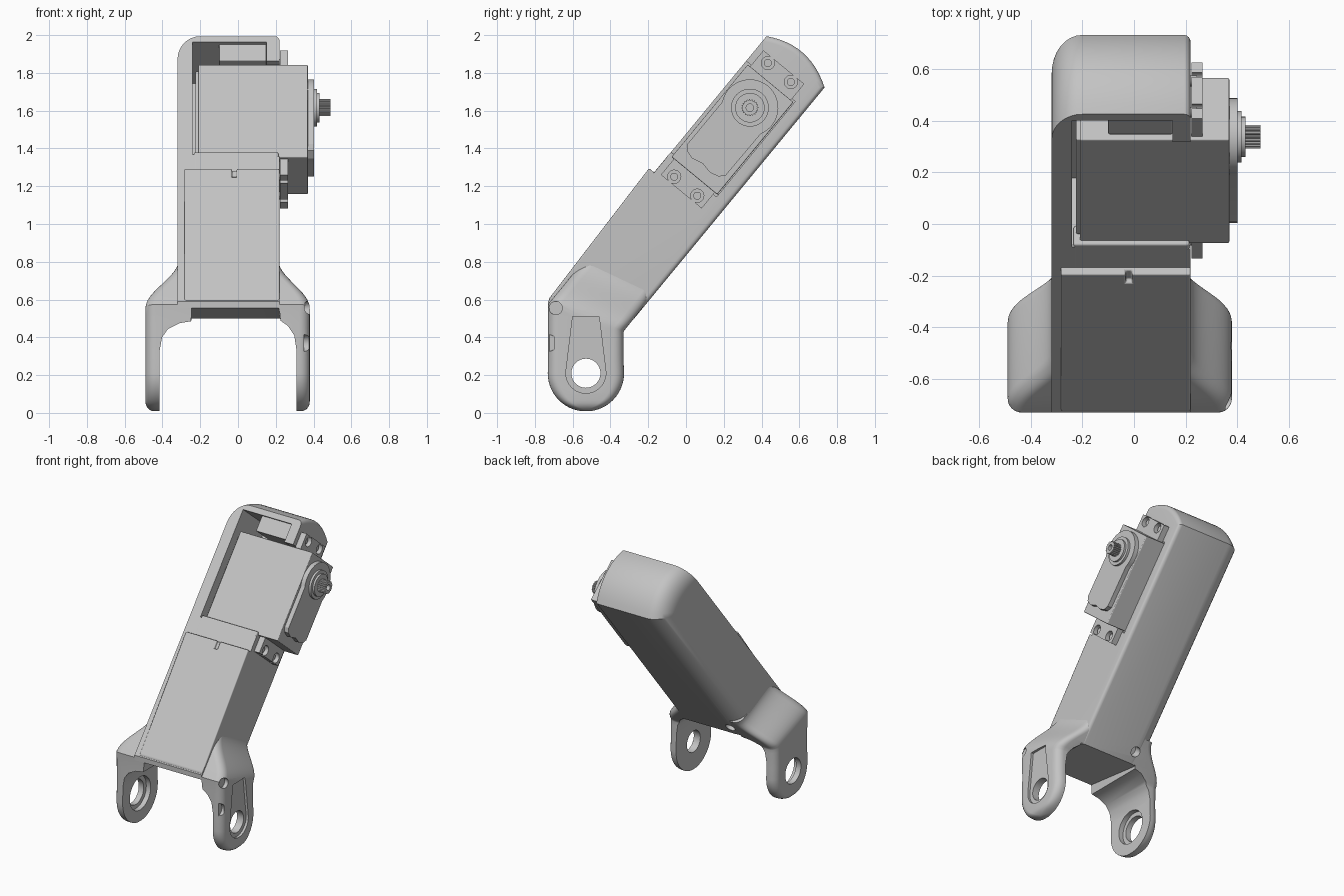
import bpy, bmesh, math
from mathutils import Vector

if "Cube" in bpy.data.objects:
    bpy.data.objects.remove(bpy.data.objects["Cube"])

ANG = math.radians(50.5)
CU, SU = math.cos(ANG), math.sin(ANG)
PIV = (-0.53, 0.21)                      # pivot hole centre (y, z)

grey = bpy.data.materials.new("plain grey")
grey.diffuse_color = (0.55, 0.55, 0.55, 1)
grey.use_nodes = True
grey.node_tree.nodes["Principled BSDF"].inputs["Base Color"].default_value = grey.diffuse_color


def P(s, t):
    """Arm coordinates (along, outward) to world (y, z)."""
    return (PIV[0] + CU * s - SU * t, PIV[1] + SU * s + CU * t)


def loft(name, rings):
    """Closed solid through rings of equal point count."""
    bm = bmesh.new()
    rows = [[bm.verts.new(p) for p in ring] for ring in rings]
    n = len(rows[0])
    for a, b in zip(rows, rows[1:]):
        for i in range(n):
            j = (i + 1) % n
            bm.faces.new((a[i], a[j], b[j], b[i]))
    bm.faces.new(rows[0])
    bm.faces.new(rows[-1])
    bmesh.ops.recalc_face_normals(bm, faces=bm.faces)
    me = bpy.data.meshes.new(name)
    bm.to_mesh(me)
    bm.free()
    me.materials.append(grey)
    ob = bpy.data.objects.new(name, me)
    bpy.context.collection.objects.link(ob)
    return ob


def prism(name, pts, x0, x1):
    return loft(name, [[(x, y, z) for y, z in pts] for x in (x0, x1)])


def box(name, x0, x1, s0, s1, t0, t1):
    return prism(name, [P(s0, t0), P(s1, t0), P(s1, t1), P(s0, t1)], x0, x1)


def disc(name, c, r, x0, x1, n=40):
    pts = [(c[0] + r * math.cos(2 * math.pi * i / n),
            c[1] + r * math.sin(2 * math.pi * i / n)) for i in range(n)]
    return prism(name, pts, x0, x1)


def bevel(ob, w, seg=2):
    m = ob.modifiers.new("bevel", 'BEVEL')
    m.width, m.segments, m.limit_method = w, seg, 'ANGLE'
    m.harden_normals = True
    return ob


def cut(ob, *cutters):
    """Subtract helpers, then discard them."""
    bpy.context.view_layer.objects.active = ob
    for c in cutters:
        m = ob.modifiers.new("cut", 'BOOLEAN')
        m.operation, m.solver, m.object = 'DIFFERENCE', 'EXACT', c
        bpy.ops.object.modifier_apply(modifier=m.name)
        bpy.data.objects.remove(c)


def round_in(r, d):
    """Inset of a quarter-round of radius r at distance d from the face."""
    d = min(d, r)
    return r - math.sqrt(max(r * r - (r - d) ** 2, 0))


def back_hole():
    return loft("back_screw_hole", [[(-0.2 + 0.035 * math.cos(a), *P(0.47 + 0.035 * math.sin(a), t))
                for a in [math.pi * i / 12 for i in range(24)]] for t in (-0.1, 0.05)])


def under_z(y):
    """Height of the sloping underside of the arm."""
    return 0.5 - 0.12 * (y + 0.275)


# Arm shell: slices across x with rounded back and end edges
def shell_ring(x, i):
    t0, t1, pts = -0.013 + i, 0.397, []
    pts.append(P((0.5 - PIV[1] - CU * t0) / SU, t0))
    for k in range(13):
        t = t0 + (t1 - t0) * k / 12
        pts.append(P(1.97 + 0.04 * t - 1.3 * i + 0.062 * (1 - ((t - 0.19) / 0.205) ** 2), t))
    y_low = P(0.165, t1)[0]
    pts += [P(0.165, t1), (y_low, under_z(y_low))]
    return [(x, y, z) for y, z in pts]


rings = []
for k in range(9):
    d = 0.12 * (1 - math.cos(math.pi / 2 * k / 8))
    rings.append(shell_ring(-0.32 + d, round_in(0.12, d)))
for k in range(4, -1, -1):
    d = 0.025 * (1 - math.cos(math.pi / 2 * k / 4))
    rings.append(shell_ring(0.22 - d, round_in(0.025, d)))
shell = loft("arm_shell", rings)
cut(shell,
    box("cavity", -0.24, 0.15, 1.175, 1.945, 0.05, 0.6),
    box("servo_opening", 0.1, 0.3, 1.16, 1.815, 0.06, 0.6),
    back_hole())
bevel(box("end_block", -0.10, 0.15, 1.835, 1.955, 0.04, 0.378), 0.006)

# Front cover, slightly wedge shaped, with a thumb notch
cover = prism("front_cover", [(-0.70, under_z(-0.70)), P(1.05, 0.36), P(1.05, 0.432),
                              P(0.18, 0.402), (-0.728, 0.562)], -0.284, 0.22)
cut(cover, box("cover_notch", -0.032, -0.008, 0.995, 1.1, 0.41, 0.5))
bevel(cover, 0.008)
bevel(box("cover_ledge", -0.235, 0.215, 1.0, 1.192, 0.3, 0.398), 0.01)


# Fork: rounded sections from the leg tips up into the arm
def fork_ring(F, B, xl, xr):
    F, B = Vector(F), Vector(B)
    L = (B - F).length
    dv = (B - F) / L
    r = min(0.055, L * 0.45)
    ring = []
    for cx, cl, a0 in ((xr - r, L - r, 0), (xl + r, L - r, 90), (xl + r, r, 180), (xr - r, r, 270)):
        for k in range(7):
            a = math.radians(a0 + 15 * k)
            q = F + dv * (cl + r * math.sin(a))
            ring.append((cx + r * math.cos(a), q.x, q.y))
    return ring


XL, XR, R = -0.49, 0.38, 0.202
rings = []
for k in range(1, 15):
    a = math.pi / 2 * k / 14
    h, z, e = R * math.sin(a), PIV[1] - R * math.cos(a), round_in(0.05, R * (1 - math.cos(a)))
    rings.append(fork_ring((PIV[0] - h, z), (PIV[0] + h, z), XL + e, XR - e))
for zf, zb in ((0.30, 0.29), (0.40, 0.36), (0.48, 0.40), (0.53, 0.425)):
    rings.append(fork_ring((-0.73, zf), (-0.331, zb), XL, XR))
for k in range(15):
    f = k / 14
    g = f * f * (3 - 2 * f)
    rings.append(fork_ring(P(0.153 + 0.32 * f, 0.387), P(0.30 + 0.27 * f, -0.013 + 0.004 * f),
                           XL + 0.172 * g, XR - 0.163 * g))
fork = loft("fork", rings)


def arch_ring(y):
    top = under_z(y) + 0.001
    pts = [(-0.415, -0.1), (-0.415, 0.33), (-0.402, 0.40), (-0.37, 0.445), (-0.31, 0.475),
           (-0.25, 0.485), (-0.245, top), (0.215, top), (0.225, 0.488), (0.265, 0.46),
           (0.298, 0.41), (0.31, 0.33), (0.31, -0.1)]
    return [(x, y, z) for x, z in pts]


recess = [(-0.46, 0.51), (-0.60, 0.51)]
recess += [(PIV[0] + 0.106 * math.cos(a), PIV[1] + 0.106 * math.sin(a))
           for a in [math.radians(175 + 190 * k / 20) for k in range(21)]]
cut(fork,
    loft("arch", [arch_ring(-1.0), arch_ring(-0.2)]),
    disc("right_hole", PIV, 0.077, 0.2, 0.5),
    disc("left_hole", PIV, 0.09, -0.6, -0.3),
    disc("left_counterbore", PIV, 0.12, -0.45, -0.3),
    prism("leg_recess", recess, 0.362, 0.5),
    disc("side_hole_low", (-0.73, 0.37), 0.045, 0.35, 0.375),
    disc("side_hole_high", (-0.69, 0.555), 0.035, 0.352, 0.5),
    back_hole())

# Servo: case, mounting flange, top plate, output shaft
MS, MT, SH = 1.49, 0.222, P(1.637, 0.224)
bevel(box("servo_case", -0.21, 0.37, 1.172, 1.806, 0.065, 0.378), 0.006)
bevel(box("servo_case_end", -0.225, -0.19, 1.2, 1.78, 0.09, 0.355), 0.006)
flange = box("servo_flange", 0.223, 0.265, MS - 0.427, MS + 0.427, MT - 0.14, MT + 0.14)
for a in (-1, 1):
    for b in (-1, 1):
        s, t = MS + a * 0.39, MT + b * 0.079
        cut(flange, disc("flange_hole", P(s, t), 0.035, 0.2, 0.3, 24),
            box("flange_slit", 0.2, 0.3, min(s, s + a * 0.1), max(s, s + a * 0.1),
                t - 0.012, t + 0.012))
        disc("mount_screw", P(s, t), 0.021, 0.2, 0.245, 20)

plate = [P(1.637 + 0.15 * math.cos(a), 0.224 + 0.15 * math.sin(a))
         for a in [math.radians(-118 + 236 * k / 32) for k in range(33)]]
plate += [P(1.28, 0.357), P(1.25, 0.338), P(1.235, 0.29), P(1.25, 0.23),
          P(1.238, 0.17), P(1.25, 0.12), P(1.28, 0.095)]
prism("servo_top_plate", plate, 0.36, 0.402)
disc("shaft_boss_wide", SH, 0.10, 0.39, 0.418)
disc("shaft_boss_narrow", SH, 0.078, 0.40, 0.432)
teeth = [(SH[0] + r * math.cos(a), SH[1] + r * math.sin(a)) for r, a in
         [((0.045, 0.045, 0.039, 0.039)[k % 4], 2 * math.pi * k / 80) for k in range(80)]]
shaft = prism("output_shaft", teeth, 0.42, 0.49)
cut(shaft, disc("shaft_bore", SH, 0.02, 0.45, 0.6, 20))

# Smooth curved surfaces, keep edges crisp
for ob in bpy.context.collection.objects:
    ob.select_set(True)
    bpy.context.view_layer.objects.active = ob
bpy.ops.object.shade_smooth_by_angle(angle=math.radians(30))
